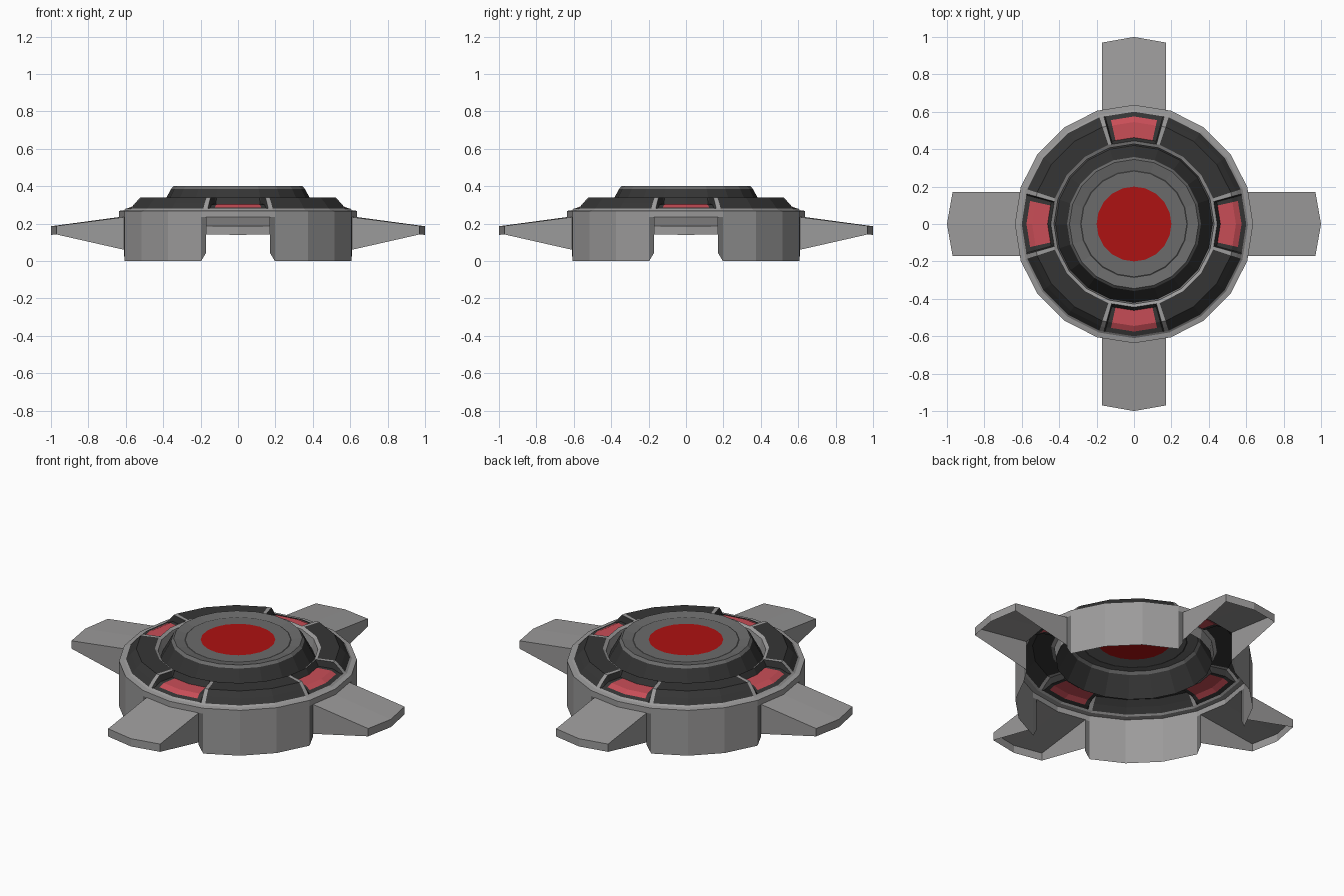
import bpy, math
from math import radians, cos, sin

if "Cube" in bpy.data.objects:
    bpy.data.objects.remove(bpy.data.objects["Cube"])

# Materials
def mat(name, c):
    m = bpy.data.materials.new(name)
    m.diffuse_color = (*c, 1)
    m.use_nodes = True
    m.node_tree.nodes["Principled BSDF"].inputs["Base Color"].default_value = m.diffuse_color
    return m

MATS = [mat("light_grey", (0.33, 0.325, 0.325)), mat("mid_grey", (0.145, 0.145, 0.145)),
        mat("dark_grey", (0.036, 0.036, 0.036)), mat("deep_red", (0.42, 0.006, 0.006)),
        mat("soft_red", (0.58, 0.075, 0.095))]
LIGHT, MID, DARK, RED, SOFT = range(5)


def build(name, verts, faces, cols):
    me = bpy.data.meshes.new(name)
    me.from_pydata(verts, [], faces)
    for m in MATS:
        me.materials.append(m)
    for p, c in zip(me.polygons, cols):
        p.material_index = c
    me.update()
    ob = bpy.data.objects.new(name, me)
    bpy.context.collection.objects.link(ob)
    return ob


def pt(r, a, z):
    """Point on a 20-sided outline with corner radius r."""
    r *= cos(radians(9)) / cos(radians(a % 18 - 9))
    return (r * cos(radians(a)), r * sin(radians(a)), z)


def fold(a):
    """Angle to the nearest axis direction."""
    return min(a % 90, 90 - a % 90)


QUARTER = [0, 12.5, 15, 15.7, 18, 36, 54, 72, 74.3, 75, 77.5]
ANGLES = [q + 90 * k for k in range(4) for q in QUARTER]


def polar(name, rows, colour, angles, cap=None):
    """Rows are (radius, height, height inside the recesses)."""
    n = len(angles)
    verts = [pt(r, a, zp if fold(a) < 15.1 else z) for r, z, zp in rows for a in angles]
    faces, cols = [], []
    for i in range(len(rows) - 1):
        for j in range(n):
            k = (j + 1) % n
            faces.append((i * n + j, (i + 1) * n + j, (i + 1) * n + k, i * n + k))
            cols.append(colour(i, fold((angles[j] + (angles[k] or 360)) / 2)))
    if cap is not None:
        faces.append(tuple(range(n)))
        cols.append(cap)
    return build(name, verts, faces, cols)


# Raised hub with red centre, and the cone below it
hub = [(0.20, 0.39), (0.28, 0.39), (0.288, 0.388), (0.345, 0.40), (0.358, 0.385), (0.42, 0.27)]
hub_cols = [MID, DARK, MID, MID, DARK]
polar("hub", [(r, z, z) for r, z in hub], lambda i, f: hub_cols[i],
      [18 * k for k in range(20)], RED)

# Outer ring with four recessed red panels
ring = [(0.42, 0.27, 0.27), (0.428, 0.33, 0.33), (0.445, 0.34, 0.34), (0.462, 0.34, 0.305),
        (0.545, 0.34, 0.303), (0.575, 0.31, 0.287), (0.60, 0.28, 0.28),
        (0.61, 0.272, 0.272), (0.637, 0.268, 0.268), (0.637, 0.235, 0.235)]


def ring_colour(i, f):
    if i < 2 or i > 5:
        return LIGHT
    if 15.7 < f < 18:
        return LIGHT
    if f < 12.5 and i in (3, 4):
        return SOFT
    return DARK


polar("ring", ring, ring_colour, ANGLES)

# Skirt walls and arms, one of each per quarter
W = 0.17
END = math.degrees(math.atan2(W, 0.637 - (0.637 - 0.637 * cos(radians(18))) * W / 0.1968))
for k in range(4):
    t = 90 * k
    angs = [END, 18, 36, 54, 72, 90 - END]
    lows = [0.045, 0, 0, 0, 0, 0.045]
    verts = [pt(0.637, t + a, z) for a, z in zip(angs, lows)]
    verts += [pt(0.637, t + a, 0.235) for a in angs]
    build(f"skirt_{k + 1}", verts, [(j, j + 1, j + 7, j + 6) for j in range(5)],
          [MID, LIGHT, LIGHT, LIGHT, MID])

    # Arm: sloping top plate, two tapered sides and a pointed tip, open below
    v = [(0.608, -W, 0.235), (0.97, -W, 0.188), (1.0, 0, 0.186), (0.97, W, 0.188),
         (0.608, W, 0.235), (0.637, 0, 0.235),
         (0.608, -W, 0.06), (0.97, -W, 0.142), (1.0, 0, 0.14), (0.97, W, 0.142), (0.608, W, 0.06)]
    f = [(0, 1, 2, 5), (5, 2, 3, 4), (6, 7, 1, 0), (7, 8, 2, 1), (8, 9, 3, 2), (9, 10, 4, 3)]
    arm = build(f"arm_{k + 1}", v, f, [LIGHT] * 6)
    arm.rotation_euler.z = radians(t)
